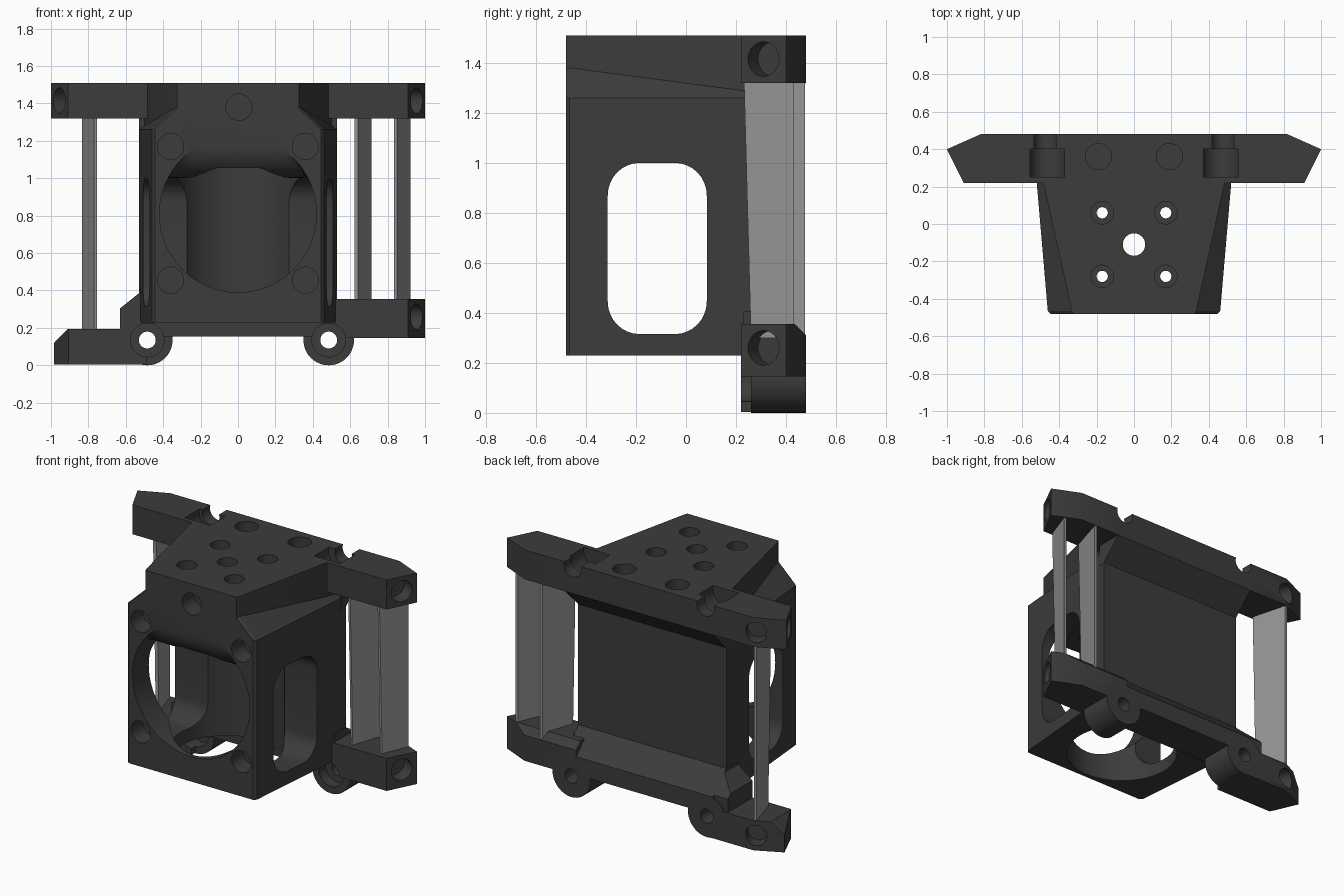
import bpy, bmesh, math
from mathutils import Vector

if "Cube" in bpy.data.objects:
    bpy.data.objects.remove(bpy.data.objects["Cube"])


def material(name, value):
    m = bpy.data.materials.new(name)
    m.diffuse_color = (value, value, value, 1)
    m.use_nodes = True
    m.node_tree.nodes["Principled BSDF"].inputs["Base Color"].default_value = m.diffuse_color
    return m


BLACK = material("charcoal plastic", 0.045)
GREY = material("light grey", 0.3)


def loft(name, rings, mat=BLACK):
    """Closed solid through rings of equal point count."""
    bm = bmesh.new()
    loops = [[bm.verts.new(p) for p in r] for r in rings]
    n = len(loops[0])
    for a, b in zip(loops, loops[1:]):
        for i in range(n):
            j = (i + 1) % n
            bm.faces.new((a[i], a[j], b[j], b[i]))
    bm.faces.new(loops[0])
    bm.faces.new(loops[-1][::-1])
    bmesh.ops.recalc_face_normals(bm, faces=bm.faces[:])
    me = bpy.data.meshes.new(name)
    bm.to_mesh(me)
    bm.free()
    ob = bpy.data.objects.new(name, me)
    bpy.context.collection.objects.link(ob)
    me.materials.append(mat)
    return ob


def prism(name, pts, axis, lo, hi):
    place = {"x": lambda p, t: (t, p[0], p[1]),
             "y": lambda p, t: (p[0], t, p[1]),
             "z": lambda p, t: (p[0], p[1], t)}[axis]
    return loft(name, [[place(p, t) for p in pts] for t in (lo, hi)])


def rod(name, start, end, r, n=40):
    a, b = Vector(start), Vector(end)
    q = (b - a).to_track_quat("Z", "Y")
    ring = [q @ Vector((r * math.cos(2 * math.pi * i / n),
                        r * math.sin(2 * math.pi * i / n), 0)) for i in range(n)]
    return loft(name, [[a + v for v in ring], [b + v for v in ring]])


def boolean(target, tool, op):
    tool.hide_render = True
    m = target.modifiers.new("bool", "BOOLEAN")
    m.operation, m.solver, m.object = op, "EXACT", tool
    bpy.context.view_layer.objects.active = target
    bpy.ops.object.modifier_apply(modifier=m.name)
    bpy.data.objects.remove(tool)


# Main housing: flared box with a narrower, sloped-shoulder top
def section(y, w, wt, zs):
    half = [(w, .23), (w, 1.26), (wt, zs), (wt, 1.51)]
    return [(x, y, z) for x, z in half] + [(-x, y, z) for x, z in half[::-1]]


frame = loft("housing_frame", [section(-.48, .445, .325, 1.375),
                               section(-.465, .461, .333, 1.38),
                               section(.22, .52, .485, 1.29),
                               section(.345, .53, .51, 1.28)])

adds = []
# Top crossbar with pointed ends, and its sloped rear underside
adds.append(prism("top_bar", [(-1, .40), (-.82, .48), (.82, .48), (1, .40),
                              (.91, .22), (-.91, .22)], "z", 1.32, 1.51))
adds.append(prism("top_slope", [(.30, 1.18), (.345, 1.185), (.48, 1.32), (.48, 1.4),
                                (.30, 1.4)], "x", -.53, .53))
# Lower rear rail, sloping up to the back wall
adds.append(prism("lower_rail", [(.23, .155), (.48, .155), (.48, .27), (.345, .405),
                                 (.23, .405)], "x", -.53, .53))
# Lower arms, right one higher than the left
right_arm = prism("right_arm", [(.45, .22), (.91, .22), (1, .40), (.82, .48), (.45, .48)],
                  "z", .145, .355)
boolean(right_arm, prism("cut", [(.42, .371), (.50, .371), (.50, .291)], "x", .40, 1.1),
        "DIFFERENCE")
left_arm = prism("left_arm", [(-.487, .22), (-.905, .22), (-.985, .40), (-.82, .48),
                              (-.487, .48)], "z", .004, .195)
boolean(left_arm, prism("cut", [(-.905, .2), (-1.1, .2), (-1.1, 0)], "y", .1, .6),
        "DIFFERENCE")
adds += [right_arm, left_arm]
gusset = prism("left_gusset", [(-.63, .1), (-.63, .305), (-.53, .385), (-.45, .385),
                               (-.45, .1)], "y", .22, .47)
boolean(gusset, prism("cut", [(.30, .45), (.60, .45), (.60, .15)], "x", -.8, -.3),
        "DIFFERENCE")
adds.append(gusset)
# Pivot ears
for s in (-1, 1):
    adds.append(rod("ear", (s * .485, .26, .135), (s * .485, .48, .135), .135, 48))
for a in adds:
    boolean(frame, a, "UNION")

cuts = []
# Vertical bore
cuts.append(rod("bore", (0, -.115, .1), (0, -.115, 1.055), .338, 64))
# Round front duct whose top curls inward in a quarter arc
ang = [2 * math.pi * i / 64 for i in range(64)]


def duct_ring(y, top):
    return [(.42 * math.cos(a), y, min(.81 + .42 * math.sin(a), top)) for a in ang]


arc = [math.radians(11.25 * k) for k in range(9)]
cuts.append(loft("duct", [duct_ring(-.52, 1.172)]
                 + [duct_ring(-.31 - .17 * math.cos(a), 1.172 - .17 * math.sin(a))
                    for a in arc] + [duct_ring(-.12, 1.002)]))
# Rounded side windows
win = []
for cy, cz, a0 in ((-.045, .87, 0), (-.185, .87, 90), (-.185, .445, 180), (-.045, .445, 270)):
    for k in range(9):
        a = math.radians(a0 + k * 11.25)
        win.append((cy + .128 * math.cos(a), cz + .13 * math.sin(a)))
cuts.append(prism("window", win, "x", -.7, .7))
# Top holes
cuts.append(rod("hole", (0, -.11, .9), (0, -.11, 1.6), .06))
for s in (-1, 1):
    for y in (.06, -.28):
        cuts.append(rod("hole", (s * .17, y, .9), (s * .17, y, 1.6), .03))
        cuts.append(rod("hole", (s * .17, y, 1.40), (s * .17, y, 1.6), .06))
    cuts.append(rod("hole", (s * .19, .36, 1.33), (s * .19, .36, 1.6), .07))
    # Stepped grooves across the top bar
    cuts.append(rod("groove", (s * .463, .25, 1.49), (s * .463, .40, 1.49), .095))
    cuts.append(rod("groove", (s * .475, .38, 1.49), (s * .475, .55, 1.49), .062))
    # Front screw holes
    for z in (1.17, .455):
        cuts.append(rod("hole", (s * .36, -.55, z), (s * .36, -.36, z), .07))
    # Ear holes with counterbore
    cuts.append(rod("hole", (s * .485, .1, .135), (s * .485, .6, .135), .045))
    cuts.append(rod("hole", (s * .485, .2, .135), (s * .485, .33, .135), .09))
cuts.append(rod("hole", (.005, -.55, 1.38), (.005, -.36, 1.38), .07))
# Holes in the angled arm ends
for s, z in ((1, 1.415), (-1, 1.415), (1, .26)):
    cuts.append(rod("hole", (s * 1.0, .2875, z), (s * .875, .35, z), .069))
for z in (1.415, .1):
    cuts.append(rod("hole", (-.87, .56, z), (-.80, .40, z), .065))
for c in cuts:
    boolean(frame, c, "DIFFERENCE")

frame.data.materials.clear()
frame.data.materials.append(BLACK)
bpy.ops.object.select_all(action="DESELECT")
frame.select_set(True)
bpy.context.view_layer.objects.active = frame
bpy.ops.object.shade_smooth_by_angle(angle=math.radians(30))

# Thin tapered support plates between the arms
for name, s, xf, xb, yb, z0 in (("inner_plate", 1, .632, .705, .475, .30),
                                ("outer_plate", 1, .842, .912, .43, .30),
                                ("left_plate", -1, .762, .825, .47, .18)):
    t = .009

    def ring(z, yf):
        return [(s * (xf - t), yf + .006, z), (s * (xf + t), yf, z),
                (s * (xb + t), yb, z), (s * (xb - t), yb, z)]
    loft(name, [ring(z0, .26), ring(1.33, .232)], GREY)
